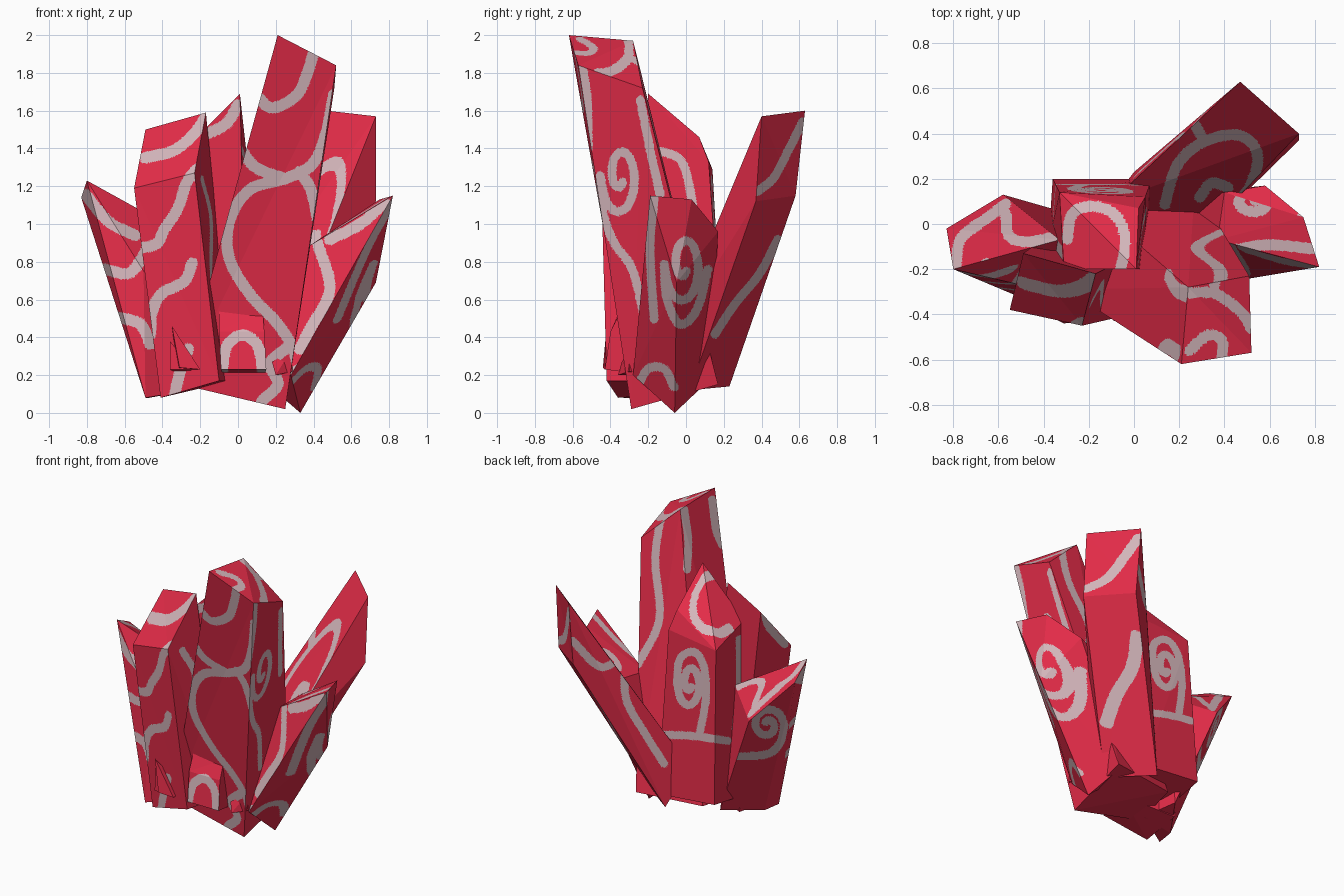
import bpy, bmesh, math
from mathutils import Vector, kdtree

def material(name, rgb):
    m = bpy.data.materials.new(name)
    m.diffuse_color = (*rgb, 1)
    return m
RED = material("crystal red", (0.77, 0.025, 0.065))
GREY = material("swirl pale grey", (0.66, 0.47, 0.50))

# Drawing planes for the swirls: facing direction, projection, half line width
VIEWS = {
    'F': (Vector((0, -1, 0)), lambda p: (238 + 189.5 * p.x, 414 - 189.5 * p.z), 5.7),
    'R': (Vector((1, 0, 0)), lambda p: (686 + 189.5 * p.y, 414 - 189.5 * p.z), 4.4),
    'T': (Vector((0, 0, 1)), lambda p: (1134 + 227 * p.x, 225 - 227 * p.y), 5.5),
    'K': (Vector((-.52, .74, .42)), lambda p: (686 - 129.7 * p.x - 90.3 * p.y,
          816 - 143 * p.z + 67 * (-.57 * p.x + .82 * p.y)), 4.0),
}
marks = {}

def line(part, view, *pts):
    """Smooth swirl line through a few points, sampled densely."""
    pts = [Vector(p) for p in pts]
    q = [2 * pts[0] - pts[1]] + pts + [2 * pts[-1] - pts[-2]]
    out = marks.setdefault((part, view), [])
    for a, b, c, d in zip(q, q[1:], q[2:], q[3:]):
        n = max(2, int((c - b).length / 1.2))
        for i in range(n + 1):
            t = i / n
            out.append(.5 * (2 * b + (c - a) * t + (2 * a - 5 * b + 4 * c - d) * t * t
                             + (3 * b - a - 3 * c + d) * t ** 3))

def spiral(part, view, cx, cy, rx, ry, turns, end, spin=1):
    """Curl that grows from the centre and ends at the given angle."""
    n = int(turns * 10)
    line(part, view, *[(cx + rx * k * math.cos(a), cy + ry * k * math.sin(a))
         for k, a in ((.2 + .8 * i / n, math.radians(end) - spin * 2 * math.pi * turns * (1 - i / n))
                      for i in range(n + 1))])

def crystal(name, *corners, cap=2):
    """Faceted crystal: hull of its corners, each facet cut along its swirls.
    Facets rising more than cap take their swirls from above."""
    hull = bmesh.new()
    for c in corners:
        hull.verts.new(c)
    bmesh.ops.convex_hull(hull, input=hull.verts[:])
    bmesh.ops.delete(hull, geom=[v for v in hull.verts if not v.link_faces], context='VERTS')
    bmesh.ops.dissolve_limit(hull, angle_limit=math.radians(9), verts=hull.verts[:], edges=hull.edges[:])
    hull.normal_update()
    verts, faces, mats = [], [], []
    for f in hull.faces:
        view = max(VIEWS, key=lambda k: VIEWS[k][0].dot(f.normal))
        if f.normal.z > cap:
            view = 'T'
        _, project, width = VIEWS[view]
        bm = bmesh.new()
        bm.faces.new([bm.verts.new(v.co) for v in f.verts])
        bmesh.ops.triangulate(bm, faces=bm.faces[:])
        pts = marks.get((name, view)) if VIEWS[view][0].dot(f.normal) > .1 else None
        if pts:
            tree = kdtree.KDTree(len(pts))
            for i, p in enumerate(pts):
                tree.insert((p.x, p.y, 0), i)
            tree.balance()
            dist = lambda p: tree.find((*project(p), 0))[2] - width
            for _ in range(9):
                cut = []
                for e in bm.edges:
                    n = e.calc_length()
                    if n > .15 or (n > .014 and abs(dist((e.verts[0].co + e.verts[1].co) / 2)) < 130 * n):
                        cut.append(e)
                if not cut:
                    break
                bmesh.ops.subdivide_edges(bm, edges=cut, cuts=1)
                bmesh.ops.triangulate(bm, faces=bm.faces[:])
        bm.verts.index_update()
        base = len(verts)
        verts += [v.co.copy() for v in bm.verts]
        for g in bm.faces:
            faces.append([base + v.index for v in g.verts])
            mats.append(1 if pts and dist(g.calc_center_median()) < 0 else 0)
        bm.free()
    hull.free()
    me = bpy.data.meshes.new(name)
    me.from_pydata(verts, [], faces)
    me.materials.append(RED)
    me.materials.append(GREY)
    me.polygons.foreach_set("material_index", mats)
    bpy.context.collection.objects.link(bpy.data.objects.new(name, me))

# Tall main crystal
n = "tall_crystal"
line(n, 'F', (256, 95), (272, 108), (296, 96), (307, 75), (315, 48))
line(n, 'F', (334, 95), (326, 135), (312, 165), (285, 179), (250, 190), (230, 220), (229, 258),
     (250, 295), (278, 325), (294, 352), (300, 385))
line(n, 'F', (240, 148), (256, 168), (285, 179))
line(n, 'F', (300, 172), (311, 190), (318, 220))
line(n, 'F', (262, 402), (278, 385), (270, 365), (285, 350))
spiral(n, 'R', 620, 176, 20, 42, 1.35, 180)
line(n, 'R', (600, 176), (603, 215), (615, 245), (632, 270), (645, 320))
line(n, 'R', (582, 66), (587, 100), (588, 150))
line(n, 'R', (640, 100), (650, 150), (660, 195))
line(n, 'T', (1140, 240), (1185, 238), (1212, 242), (1222, 262), (1215, 285))
line(n, 'T', (1212, 242), (1226, 220))
line(n, 'T', (1188, 294), (1215, 295), (1240, 312), (1252, 330))
line(n, 'T', (1190, 352), (1208, 337), (1222, 342), (1222, 360))
line(n, 'K', (662, 508), (655, 560), (659, 620), (638, 665))
line(n, 'K', (684, 510), (688, 540), (687, 570))
line(n, 'K', (712, 500), (716, 530), (722, 545))
crystal(n, (.21, -.62, 2), (.52, -.57, 1.84), (.51, -.23, 1.72), (.24, -.28, 1.97),
        (-.3, -.29, .15), (.25, -.29, .02), (.27, .17, .15), (-.2, .1, .15), cap=.3)

# Front left crystal
n = "front_left_crystal"
line(n, 'F', (196, 170), (186, 184), (178, 208), (164, 230), (155, 245), (130, 250))
line(n, 'F', (192, 264), (184, 282), (162, 294), (152, 312), (150, 335))
line(n, 'F', (174, 398), (180, 372), (188, 350))
line(n, 'F', (145, 158), (175, 150), (197, 130), (207, 114))
line(n, 'R', (620, 180), (635, 220), (620, 280))
line(n, 'T', (1010, 262), (1040, 250), (1065, 262), (1100, 255))
line(n, 'K', (765, 600), (768, 625), (785, 645))
crystal(n, (-.55, -.38, 1.19), (-.23, -.45, 1.27), (-.17, -.22, 1.59), (-.49, -.13, 1.5),
        (-.41, -.36, .08), (-.1, -.42, .17), (-.03, -.15, .17), (-.38, -.05, .1))

# Upright crystal in the middle of the back
n = "middle_crystal"
line(n, 'F', (205, 135), (226, 124), (238, 105))
line(n, 'R', (655, 150), (680, 160), (690, 190), (697, 240))
line(n, 'T', (1067, 240), (1072, 215), (1092, 207), (1115, 216), (1125, 240), (1120, 275))
spiral(n, 'K', 690, 684, 13, 26, 1.35, 180)
line(n, 'K', (677, 684), (680, 660), (694, 653), (704, 668), (706, 700), (700, 734))
line(n, 'K', (660, 736), (690, 737), (714, 740), (728, 742))
line(n, 'K', (740, 640), (740, 690), (736, 730))
crystal(n, (.01, -.2, 1.69), (.05, .12, 1.33), (.02, .07, 1.46), (-.33, .14, 1.29), (-.31, -.2, 1.37),
        (.08, .2, .2), (-.36, .2, .24), (-.38, -.1, .2), (.05, -.2, .15), cap=.3)

# Back crystal leaning away to the right
n = "back_crystal"
line(n, 'T', (1165, 205), (1178, 165), (1205, 142), (1240, 136), (1258, 155), (1250, 188), (1228, 212))
line(n, 'T', (1200, 198), (1212, 184), (1228, 188))
line(n, 'T', (1205, 142), (1195, 125))
line(n, 'R', (758, 192), (774, 178), (788, 152), (803, 122))
line(n, 'R', (715, 335), (735, 305), (760, 274), (778, 240))
line(n, 'K', (572, 642), (600, 668), (625, 660), (648, 688), (668, 725))
line(n, 'K', (625, 660), (626, 700), (645, 735), (664, 765))
line(n, 'K', (556, 602), (566, 622))
crystal(n, (.47, .63, 1.6), (.73, .4, 1.57), (.47, .58, 1.15), (.73, .37, 1.12),
        (0, .23, .14), (.26, .02, .12), (-.1, .1, .4), (.25, -.1, .37), cap=.3)

# Right crystal
n = "right_crystal"
line(n, 'F', (318, 244), (330, 290), (310, 330), (300, 350))
line(n, 'F', (330, 240), (360, 225), (385, 203))
line(n, 'F', (296, 372), (312, 364), (321, 372), (318, 392))
spiral(n, 'R', 684, 265, 20, 42, 1.35, 180)
line(n, 'R', (664, 265), (667, 300), (680, 325), (697, 310), (708, 270))
line(n, 'R', (636, 390), (648, 370), (664, 370), (674, 388))
line(n, 'R', (654, 200), (650, 250), (654, 320))
spiral(n, 'T', 1257, 204, 24, 15, 1.2, 330)
line(n, 'T', (1230, 252), (1268, 246), (1315, 250))
line(n, 'K', (577, 630), (600, 630), (635, 660))
crystal(n, (.82, -.19, 1.15), (.75, .03, 1.13), (.58, .17, .96), (.73, -.05, .69), (.37, -.07, .88),
        (.4, .14, .9), (.33, -.06, 0), (.28, -.28, .2), (.2, .13, .18), (.1, -.1, .2))

# Left crystal
n = "left_crystal"
line(n, 'F', (85, 195), (108, 222), (135, 236))
line(n, 'F', (105, 270), (128, 274), (142, 258), (150, 240))
line(n, 'F', (118, 318), (140, 325), (150, 345))
line(n, 'T', (955, 270), (960, 240), (985, 220), (1005, 205))
line(n, 'T', (1005, 215), (1008, 236), (1025, 243), (1055, 238))
line(n, 'T', (985, 265), (1020, 272))
spiral(n, 'K', 768, 726, 17, 18, 1.35, 0)
line(n, 'K', (785, 726), (780, 745), (765, 756), (725, 758))
crystal(n, (-.8, -.2, 1.23), (-.83, -.02, 1.14), (-.58, .13, .86), (-.33, -.07, .97), (-.5, -.27, .75),
        (-.49, -.33, .08), (-.47, -.2, .08), (-.3, .05, .13), (-.25, -.2, .12), cap=.5)

# Small shards at the foot of the front
n = "front_shard"
line(n, 'F', (222, 372), (227, 347), (243, 336), (258, 347), (263, 372))
crystal(n, (-.1, -.34, .57), (.13, -.34, .55), (-.1, -.4, .43), (.14, -.4, .43),
        (-.09, -.43, .23), (.15, -.43, .23), (-.08, -.2, .2), (.14, -.2, .2))
crystal("spike_shard", (-.35, -.42, .46), (-.31, -.44, .24), (-.2, -.43, .23), (-.32, -.3, .23), (-.2, -.3, .23))
crystal("block_shard", (-.36, -.4, .38), (-.36, -.41, .23), (-.24, -.42, .23), (-.3, -.3, .3), (-.3, -.3, .2))
crystal("low_shard", (.18, -.34, .27), (.28, -.3, .33), (.2, -.36, .2), (.29, -.3, .22), (.22, -.2, .2))
